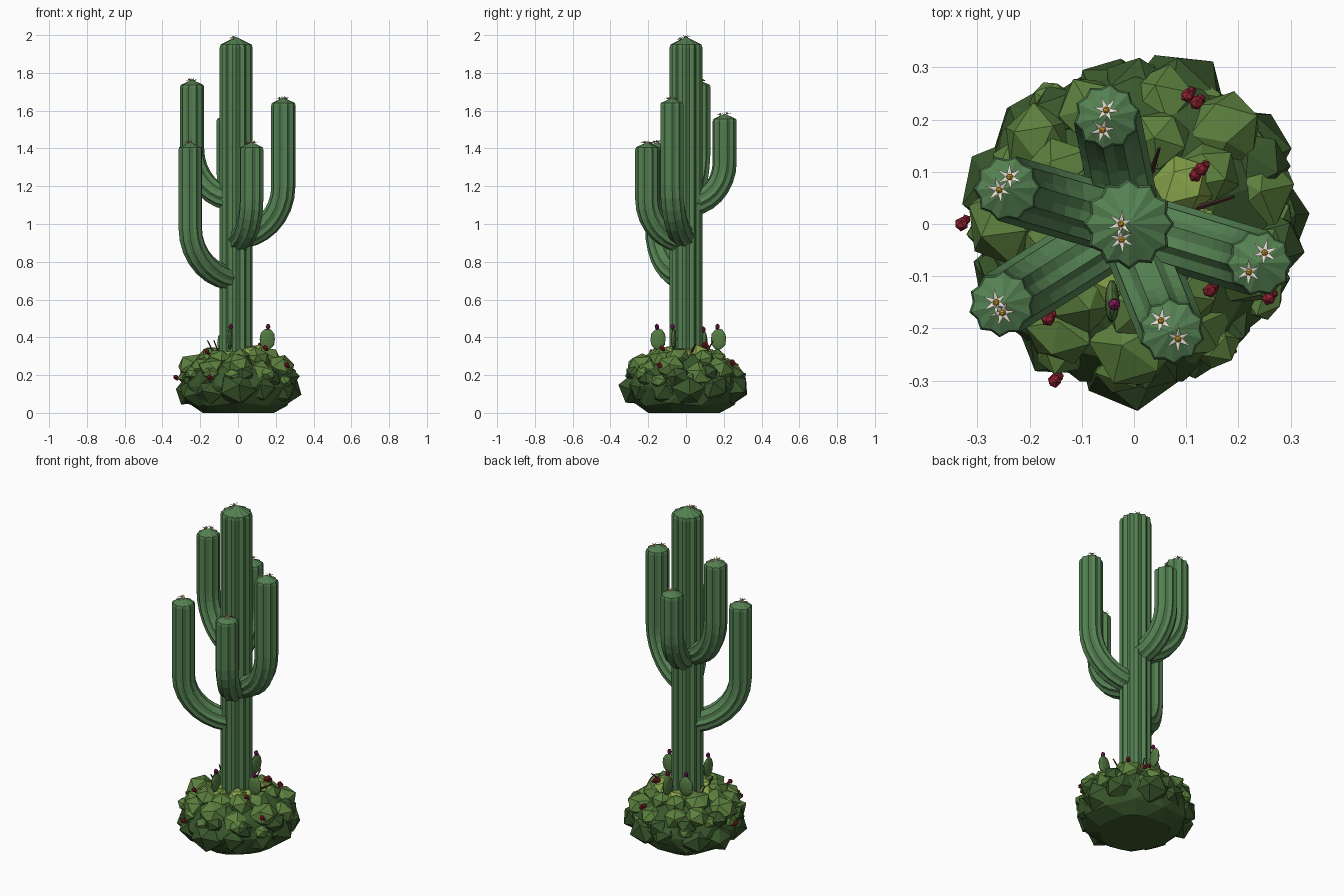
import bpy, bmesh, math, random
from mathutils import Vector, Matrix

random.seed(7)
cube = bpy.data.objects.get("Cube")
if cube:
    bpy.data.objects.remove(cube)


def material(name, rgb):
    m = bpy.data.materials.new(name)
    m.use_nodes = True
    m.diffuse_color = (*rgb, 1)
    m.node_tree.nodes["Principled BSDF"].inputs["Base Color"].default_value = (*rgb, 1)
    return m


CACTUS = material("cactus_green", (0.09, 0.22, 0.085))
DARK = material("dark_leaf", (0.042, 0.095, 0.025))
MID = material("mid_leaf", (0.107, 0.216, 0.048))
LIGHT = material("light_leaf", (0.23, 0.35, 0.065))
PAD = material("pad_green", (0.09, 0.2, 0.055))
RED = material("berry_red", (0.27, 0.015, 0.03))
MAGENTA = material("fruit_magenta", (0.22, 0.012, 0.11))
WHITE = material("petal_cream", (0.8, 0.74, 0.65))
YELLOW = material("flower_yellow", (0.65, 0.36, 0.03))
BROWN = material("twig_brown", (0.06, 0.025, 0.02))


def finish(bm, name, *mats):
    bmesh.ops.recalc_face_normals(bm, faces=bm.faces)
    mesh = bpy.data.meshes.new(name)
    bm.to_mesh(mesh)
    bm.free()
    for m in mats:
        mesh.materials.append(m)
    ob = bpy.data.objects.new(name, mesh)
    bpy.context.collection.objects.link(ob)
    return ob


def blob(bm, pos, size, jitter=0.0, detail=1, turn=None, mat=0):
    """Add a faceted ball, optionally roughened and randomly turned."""
    rot = Matrix.Rotation(random.uniform(0, 6.28), 4, Vector((random.random(), random.random(), 1)))
    if turn is not None:
        rot = Matrix.Rotation(turn, 4, 'Z')
    ball = bmesh.ops.create_icosphere(bm, subdivisions=detail, radius=1)["verts"]
    for v in ball:
        p = v.co * random.uniform(1 - jitter, 1 + jitter)
        if turn is None:
            p = rot @ p
            v.co = Vector(pos) + Vector(p[i] * size[i] for i in range(3))
        else:
            v.co = Vector(pos) + rot @ Vector(p[i] * size[i] for i in range(3))
    for f in {f for v in ball for f in v.link_faces}:
        f.material_index = mat


def ribbed_stem(name, path, side, radius, ribs, cap):
    """Sweep a ribbed star section along (point, tangent, scale), close with a shallow cone."""
    bm = bmesh.new()
    rings = []
    for point, tangent, scale in path:
        normal = side.cross(tangent).normalized()
        ring = []
        for i in range(2 * ribs):
            a = math.pi * i / ribs
            r = radius * scale * (0.87 if i % 2 else 1)
            ring.append(bm.verts.new(point + side * math.cos(a) * r + normal * math.sin(a) * r))
        rings.append(ring)
    for low, high in zip(rings, rings[1:]):
        for i in range(2 * ribs):
            j = (i + 1) % (2 * ribs)
            bm.faces.new((low[i], low[j], high[j], high[i]))
    bm.faces.new(rings[0][::-1])
    apex = bm.verts.new(path[-1][0] + Vector((0, 0, cap)))
    for i in range(2 * ribs):
        bm.faces.new((rings[-1][i], rings[-1][(i + 1) % (2 * ribs)], apex))
    return finish(bm, name, CACTUS)


def flower(bm, pos, tilt):
    """Six pointed petals round a small yellow heart."""
    rot = Matrix.Rotation(random.uniform(0, 1), 3, 'Z')
    rot = Matrix.Rotation(0.3, 3, Vector((-tilt.y, tilt.x, 0.001))) @ rot
    centre = bm.verts.new(pos)
    rim = []
    for i in range(12):
        a = math.pi * i / 6
        r, z = (0.009, 0.001) if i % 2 else (0.027, 0.007)
        rim.append(bm.verts.new(pos + rot @ Vector((r * math.cos(a), r * math.sin(a), z))))
    for i in range(12):
        bm.faces.new((centre, rim[i], rim[(i + 1) % 12]))
    blob(bm, pos + Vector((0, 0, 0.003)), (0.007, 0.007, 0.006), mat=1)


UP = Vector((0, 0, 1))
AXIS = Vector((-0.01, 0, 0))


def top_rings(x, y, top, r):
    return [(Vector((x, y, top - 0.65 * r)), UP, 1.0), (Vector((x, y, top - 0.45 * r)), UP, 0.94)]


# Main trunk
ribbed_stem("trunk", [(AXIS + UP * 0.1, UP, 1.0)] + top_rings(AXIS.x, 0, 1.99, 0.087),
            Vector((1, 0, 0)), 0.087, 12, 0.04)

# Arms: tip x, tip y, top height, joint height, bend height
ARMS = {
    "upper_right_arm": (-0.243, 0.068, 1.765, 1.13, 0.27),
    "front_right_arm": (-0.253, -0.153, 1.435, 0.71, 0.27),
    "front_arm": (0.072, -0.205, 1.435, 0.91, 0.22),
    "left_arm": (0.24, -0.075, 1.67, 0.93, 0.27),
    "back_arm": (-0.052, 0.205, 1.585, 1.1, 0.23),
}
stems = {"trunk": (AXIS, 1.99, 0.087)}
for name, (x, y, top, joint, bend) in ARMS.items():
    reach = Vector((x, y, 0)) - AXIS
    out = reach.normalized()
    path = []
    for k in range(8):
        t = math.radians(8 + 82 * k / 7)
        p = AXIS + reach * math.sin(t) + UP * (joint + bend * (1 - math.cos(t)))
        path.append((p, (reach * math.cos(t) + UP * bend * math.sin(t)).normalized(), 1.0))
    side = out.cross(UP)
    ribbed_stem(name, path + top_rings(x, y, top, 0.064), side, 0.064, 10, 0.028)
    stems[name] = (Vector((x, y, 0)), top, 0.064)

# Pairs of flowers on every stem tip
PAIRS = {
    "trunk": ((-0.025, 0.0), (-0.024, -0.03)),
    "upper_right_arm": ((-0.238, 0.09), (-0.258, 0.065)),
    "front_right_arm": ((-0.264, -0.15), (-0.252, -0.17)),
    "front_arm": ((0.052, -0.185), (0.084, -0.22)),
    "left_arm": ((0.25, -0.055), (0.22, -0.092)),
    "back_arm": ((-0.053, 0.218), (-0.06, 0.18)),
}
for name, spots in PAIRS.items():
    base, top, r = stems[name]
    bm = bmesh.new()
    for x, y in spots:
        away = Vector((x, y, 0)) - base
        flower(bm, Vector((x, y, top - 0.45 * away.length + 0.004)), away)
    finish(bm, name + "_flowers", WHITE, YELLOW)

# Bush core with a flat underside
bm = bmesh.new()
blob(bm, (0, 0, 0.14), (0.31, 0.31, 0.19), 0.03, 2, turn=0.3)
bmesh.ops.bisect_plane(bm, geom=bm.verts[:] + bm.edges[:] + bm.faces[:], plane_co=(0, 0, 0),
                       plane_no=(0, 0, -1), clear_outer=True)
bmesh.ops.holes_fill(bm, edges=[e for e in bm.edges if e.is_boundary])
finish(bm, "bush_core", DARK)


# Leaf clumps: rings of faceted balls, lighter toward the top
def clump_ring(name, mat, count, ring, height, size, phase):
    bm = bmesh.new()
    for i in range(count):
        a = phase + 2 * math.pi * i / count + random.uniform(-0.1, 0.1)
        r = ring + random.uniform(-0.015, 0.015)
        s = size * random.uniform(0.88, 1.15)
        z = height + random.uniform(-0.025, 0.025)
        blob(bm, (r * math.cos(a), r * math.sin(a), z), (s, s, s * 0.85), 0.08)
    finish(bm, name, mat)


clump_ring("lower_leaves", DARK, 11, 0.245, 0.135, 0.1, 0.1)
clump_ring("side_leaves", DARK, 10, 0.255, 0.195, 0.072, 0.4)
clump_ring("middle_leaves", MID, 11, 0.232, 0.225, 0.075, 0.2)
clump_ring("upper_leaves", MID, 9, 0.17, 0.27, 0.068, 0.5)
clump_ring("small_leaves", MID, 12, 0.272, 0.19, 0.045, 0.0)
clump_ring("crown_leaves", LIGHT, 7, 0.115, 0.3, 0.062, 0.75)

# Flat pads, each with a fruit on its upper edge
bm = bmesh.new()
fruit = bmesh.new()
for x, y, z, turn in ((-0.042, -0.148, 0.39, 1.57), (0.155, -0.065, 0.39, 0.1),
                      (0.0, 0.172, 0.39, 1.5), (-0.07, 0.098, 0.375, 0.2)):
    blob(bm, (x, y, z), (0.042, 0.014, 0.058), detail=2, turn=turn)
    blob(fruit, (x + 0.004, y - 0.006, z + 0.066), (0.013, 0.013, 0.018))
finish(bm, "cactus_pads", PAD)
finish(fruit, "pad_fruits", MAGENTA)

# Red berries scattered on the bush
bm = bmesh.new()
for x, y, z in ((0.102, 0.246, 0.27), (0.12, 0.232, 0.26), (0.128, 0.105, 0.365),
                (0.118, 0.094, 0.36), (-0.33, 0.0, 0.19), (-0.165, -0.182, 0.325),
                (-0.152, -0.3, 0.19), (0.145, -0.128, 0.345), (0.258, -0.142, 0.255)):
    blob(bm, (x, y, z), (0.014, 0.014, 0.014), 0.05)
    blob(bm, (x + 0.008, y + 0.008, z - 0.01), (0.01, 0.01, 0.01), 0.05)
finish(bm, "berries", RED)

# Dry twigs poking out of the crown
bm = bmesh.new()
for x, y, lean in ((-0.14, 0.05, (-0.5, 0.1, 1)), (-0.11, -0.06, (-0.4, -0.3, 1)),
                   (0.15, 0.04, (1, 0.3, 0.6)), (0.04, 0.12, (0.2, 0.6, 1))):
    d = Vector(lean).normalized()
    m = Matrix.Translation(Vector((x, y, 0.34))) @ d.to_track_quat('Z', 'Y').to_matrix().to_4x4()
    bmesh.ops.create_cone(bm, cap_ends=True, segments=5, radius1=0.006, radius2=0.003,
                          depth=0.1, matrix=m)
finish(bm, "twigs", BROWN)
